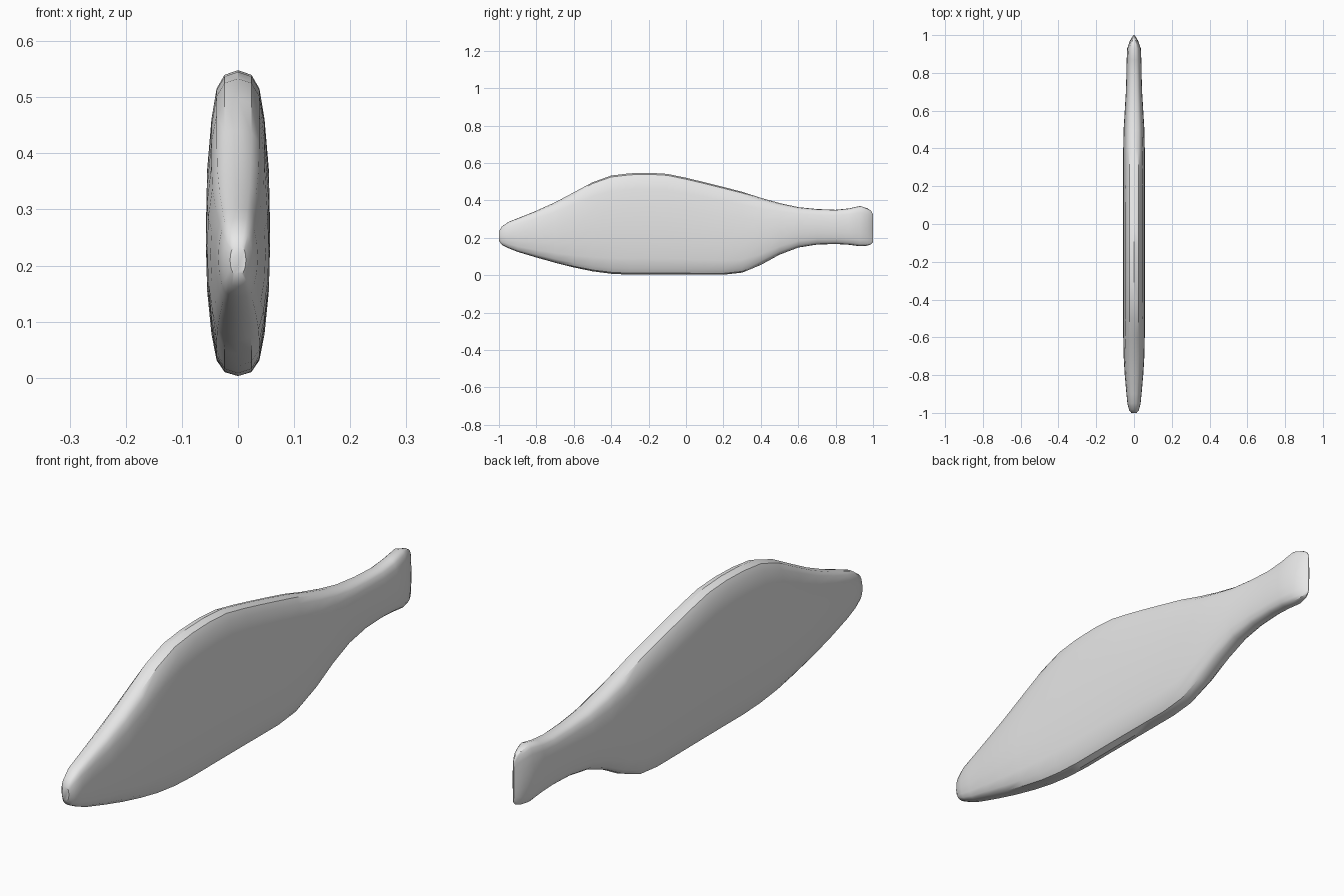
import bpy, bmesh, math

if "Cube" in bpy.data.objects:
    bpy.data.objects.remove(bpy.data.objects["Cube"])

# Side silhouette stations: y, bottom z, top z, half width
stations = [
    (-1.0, .185, .235, .014), (-.985, .163, .26, .026), (-.95, .145, .285, .035),
    (-.9, .125, .305, .040), (-.8, .095, .345, .049), (-.7, .067, .39, .055),
    (-.6, .042, .443, .057), (-.5, .021, .497, .057), (-.4, .008, .533, .057),
    (-.3, .003, .545, .057), (-.2, .003, .548, .057), (-.1, .003, .542, .057),
    (0, .003, .521, .057), (.1, .003, .497, .057), (.2, .003, .472, .057),
    (.3, .014, .446, .057), (.4, .055, .414, .057), (.5, .110, .386, .055),
    (.6, .148, .364, .049), (.7, .164, .354, .043), (.8, .167, .350, .040),
    (.87, .163, .357, .039), (.93, .155, .37, .036), (.97, .158, .358, .022),
    (.99, .166, .345, .010), (1.0, .178, .325, .002)]

# Quarter cross-section: width fraction, height fraction
quarter = [(1, 0), (.965, .35), (.83, .68), (.67, .88), (.42, .97), (0, 1)]
right = [(x, -z) for x, z in reversed(quarter[1:])] + quarter
section = right + [(-x, z) for x, z in reversed(right[1:-1])]

grey = bpy.data.materials.new("plain grey")
grey.diffuse_color = (.8, .8, .8, 1)
grey.use_nodes = True
grey.node_tree.nodes["Principled BSDF"].inputs["Base Color"].default_value = grey.diffuse_color

# Loft the body through all stations
bm = bmesh.new()
rings = []
for y, low, high, w in stations:
    mid, half = (low + high) / 2, (high - low) / 2
    rings.append([bm.verts.new((x * w, y, mid + z * half)) for x, z in section])
n = len(section)
for a, b in zip(rings, rings[1:]):
    for i in range(n):
        bm.faces.new((a[i], a[(i + 1) % n], b[(i + 1) % n], b[i]))
bm.faces.new(rings[0])
bm.faces.new(rings[-1])
bmesh.ops.recalc_face_normals(bm, faces=bm.faces)
mesh = bpy.data.meshes.new("fish_body")
bm.to_mesh(mesh)
bm.free()
mesh.materials.append(grey)
body = bpy.data.objects.new("fish_body", mesh)
bpy.context.collection.objects.link(body)

# Smooth sides with crisp rim edges
bpy.context.view_layer.objects.active = body
body.select_set(True)
bpy.ops.object.shade_smooth_by_angle(angle=math.radians(35))
